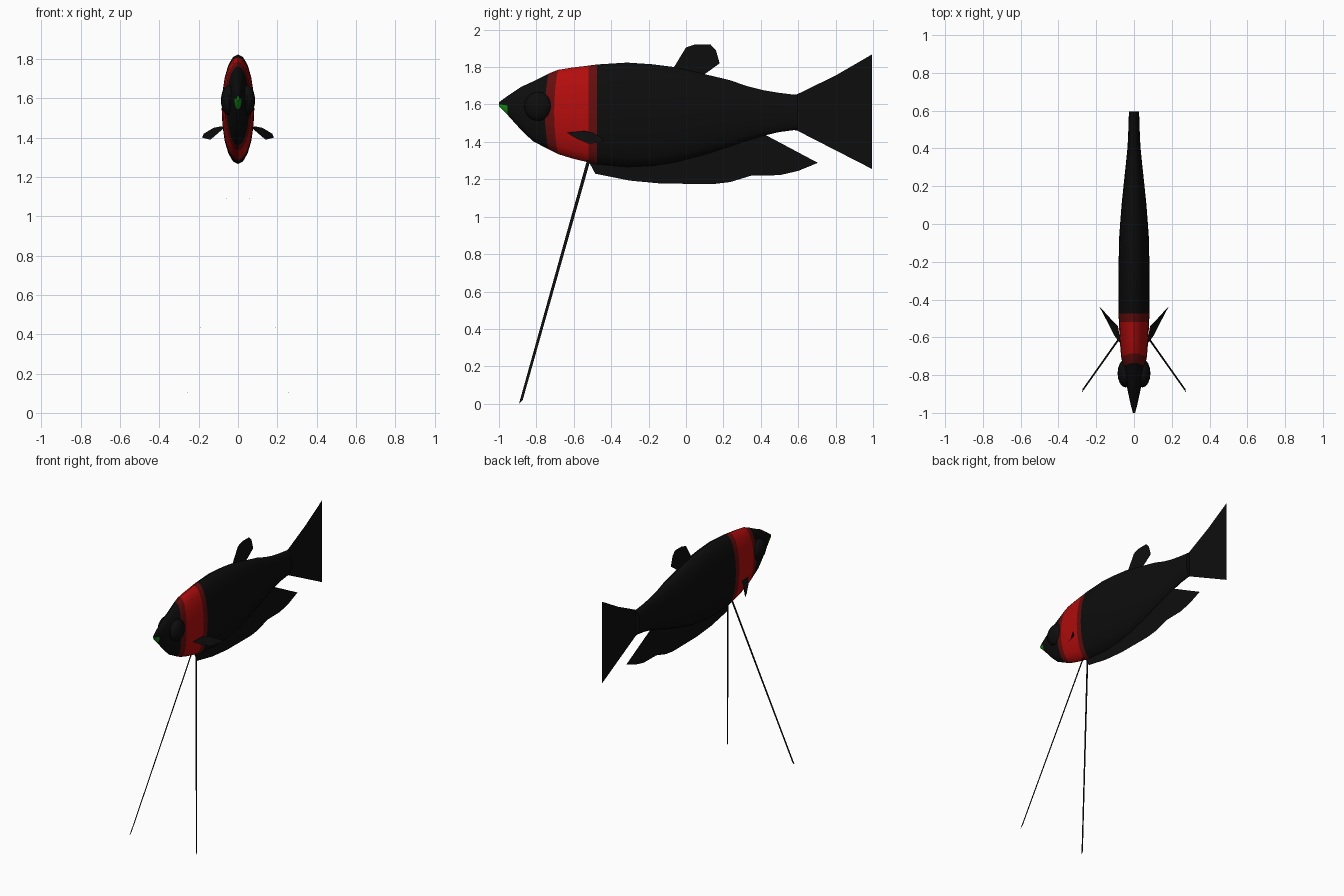
import bpy, bmesh, math


def material(name, rgb):
    m = bpy.data.materials.new(name)
    m.diffuse_color = (*rgb, 1)
    return m


BLACK = material("black", (0.004, 0.004, 0.004))
RED = material("red", (0.45, 0.004, 0.004))
DARK_RED = material("dark red", (0.13, 0.004, 0.004))
GREEN = material("green", (0.006, 0.24, 0.008))


def finish(name, bm, mats, smooth=False):
    me = bpy.data.meshes.new(name)
    bm.to_mesh(me)
    bm.free()
    ob = bpy.data.objects.new(name, me)
    bpy.context.collection.objects.link(ob)
    for m in mats:
        me.materials.append(m)
    if smooth:
        bpy.ops.object.select_all(action='DESELECT')
        bpy.context.view_layer.objects.active = ob
        ob.select_set(True)
        bpy.ops.object.shade_smooth_by_angle(angle=math.radians(35))
    return ob


def sheet(name, pts):
    """Paper-thin face from 3D points."""
    bm = bmesh.new()
    f = bm.faces.new([bm.verts.new(p) for p in pts])
    bmesh.ops.triangulate(bm, faces=[f])
    return finish(name, bm, [BLACK])


def flat_fin(name, yz):
    return sheet(name, [(0, y, z) for y, z in yz])


# Body: elliptical rings (y, top z, bottom z, half width, bow, material of next band)
rings = [
    (-1.00, 1.612, 1.590, 0.006, 0, 3), (-0.955, 1.645, 1.545, 0.018, 0, 0),
    (-0.88, 1.695, 1.462, 0.034, 0, 0), (-0.82, 1.722, 1.405, 0.046, 0, 0),
    (-0.755, 1.765, 1.360, 0.058, 0.02, 2), (-0.705, 1.785, 1.335, 0.068, 0.02, 1),
    (-0.61, 1.797, 1.312, 0.076, 0, 1), (-0.52, 1.808, 1.290, 0.080, 0, 2),
    (-0.475, 1.814, 1.280, 0.082, 0, 0), (-0.315, 1.824, 1.266, 0.083, 0, 0),
    (-0.18, 1.815, 1.272, 0.081, 0, 0), (-0.06, 1.800, 1.290, 0.078, 0, 0),
    (0.10, 1.762, 1.332, 0.066, 0, 0), (0.235, 1.730, 1.375, 0.052, 0, 0),
    (0.32, 1.700, 1.405, 0.043, 0, 0), (0.41, 1.677, 1.432, 0.034, 0, 0),
    (0.50, 1.662, 1.453, 0.030, 0, 0), (0.595, 1.650, 1.465, 0.027, 0, 0),
]
N = 20
bm = bmesh.new()
loops = []
for y, top, bot, w, bow, _ in rings:
    loop = []
    for i in range(N):
        a = 2 * math.pi * i / N
        z = (top + bot) / 2 + (top - bot) / 2 * math.sin(a)
        loop.append(bm.verts.new((w * math.cos(a), y + bow * math.sin(a) ** 2, z)))
    loops.append(loop)
for k in range(len(loops) - 1):
    for i in range(N):
        j = (i + 1) % N
        f = bm.faces.new((loops[k][i], loops[k][j], loops[k + 1][j], loops[k + 1][i]))
        f.material_index = rings[k][5]
        # only the lower half of the snout tip is the green mouth
        if k == 0 and f.calc_center_median().z > 1.602:
            f.material_index = 0
bm.faces.new(loops[0]).material_index = 3
bm.faces.new(loops[-1])
bmesh.ops.recalc_face_normals(bm, faces=bm.faces)
finish("body", bm, [BLACK, RED, DARK_RED, GREEN], True)

# Fins lying in the middle plane
flat_fin("tail_fin", [(0.57, 1.652), (0.595, 1.655), (0.80, 1.755), (0.995, 1.868),
                      (0.985, 1.78), (0.962, 1.70), (0.978, 1.61), (0.962, 1.51),
                      (0.98, 1.40), (0.995, 1.255), (0.80, 1.355), (0.595, 1.46),
                      (0.57, 1.465)])
flat_fin("dorsal_fin", [(-0.07, 1.79), (0.0, 1.905), (0.05, 1.922), (0.13, 1.922),
                        (0.16, 1.89), (0.18, 1.82), (0.09, 1.755)])
flat_fin("belly_fin", [(-0.52, 1.295), (-0.485, 1.23), (-0.30, 1.193), (-0.13, 1.177),
                       (0.15, 1.175), (0.235, 1.185), (0.35, 1.22), (0.50, 1.222),
                       (0.60, 1.245), (0.705, 1.288), (0.41, 1.445), (0.235, 1.39),
                       (0.0, 1.32), (-0.20, 1.285)])

# Mirrored parts: side fins, thin rods and eyes
for side, s in (("right", 1), ("left", -1)):
    sheet(side + "_side_fin", [(s * x, y, z) for x, y, z in (
        (0.07, -0.635, 1.45), (0.085, -0.54, 1.458), (0.125, -0.50, 1.45),
        (0.175, -0.445, 1.42), (0.182, -0.44, 1.40), (0.14, -0.52, 1.39),
        (0.105, -0.59, 1.42))])

    sheet(side + "_rod", [(s * x, y, z) for x, y, z in (
        (0.018, -0.53, 1.30), (0.018, -0.512, 1.30),
        (0.272, -0.873, 0.02), (0.276, -0.893, 0.0))])

    bm = bmesh.new()
    bmesh.ops.create_uvsphere(bm, u_segments=16, v_segments=10, radius=1)
    for v in bm.verts:
        v.co = (s * 0.045 + v.co.x * 0.042, -0.79 + v.co.y * 0.075, 1.59 + v.co.z * 0.078)
    finish(side + "_eye", bm, [BLACK], True)
